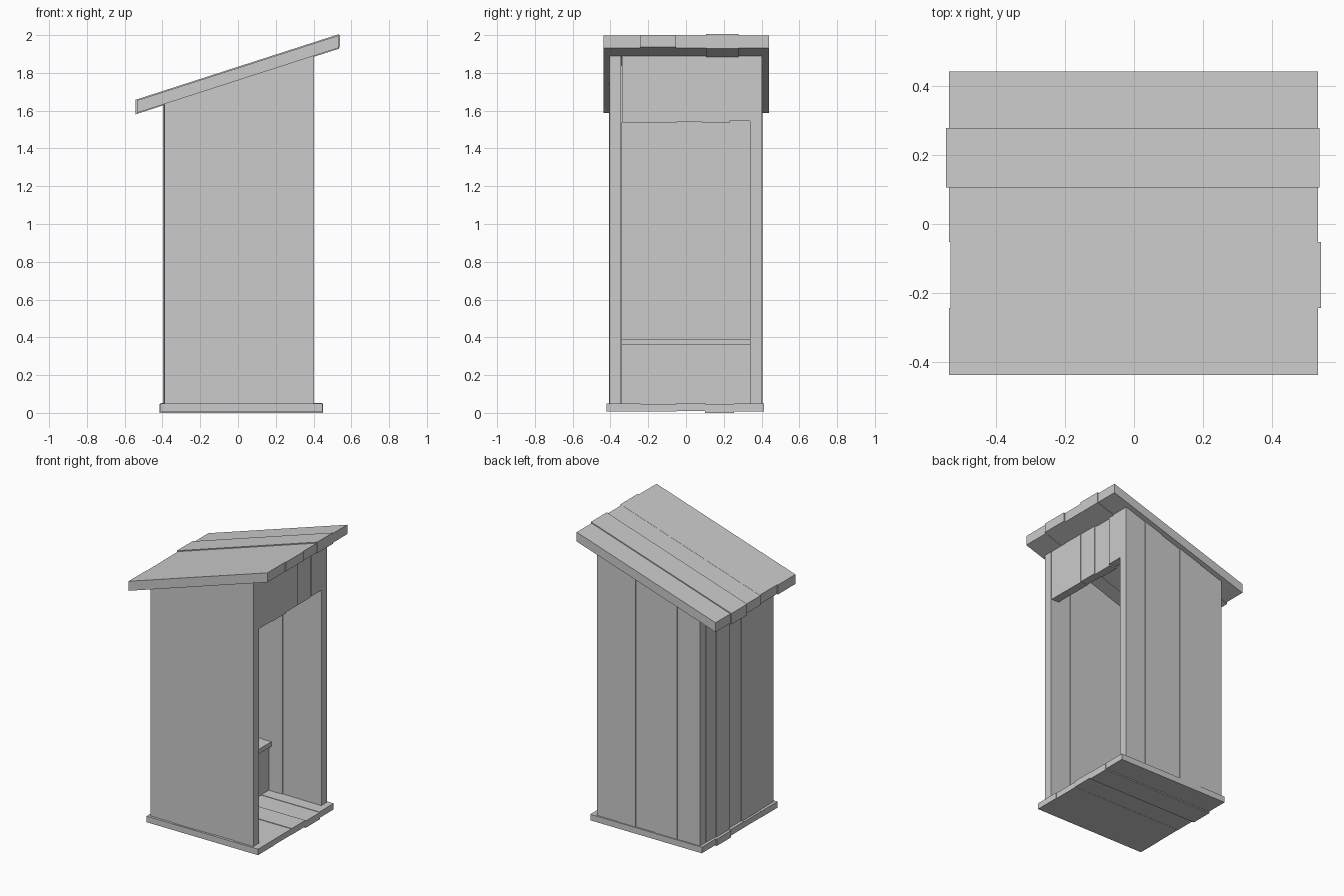
import bpy, bmesh

if "Cube" in bpy.data.objects:
    bpy.data.objects.remove(bpy.data.objects["Cube"])

def under(x):
    """Height of the sloping roof underside at x."""
    return 1.588 + 0.3225 * (x + 0.535)

def prism(bm, x0, x1, y0, y1, bottom, top):
    """Six-sided board whose bottom and top heights may vary along x."""
    v = [bm.verts.new((x, y, f(x))) for f in (bottom, top)
         for x, y in ((x0, y0), (x1, y0), (x1, y1), (x0, y1))]
    for f in ((3, 2, 1, 0), (4, 5, 6, 7), (0, 1, 5, 4),
              (1, 2, 6, 5), (2, 3, 7, 6), (3, 0, 4, 7)):
        bm.faces.new([v[i] for i in f])

def finish(name, bm):
    me = bpy.data.meshes.new(name)
    bm.to_mesh(me)
    bm.free()
    ob = bpy.data.objects.new(name, me)
    bpy.context.collection.objects.link(ob)

def level(z):
    return lambda x: z

Y_ROOF = (-0.437, -0.243, -0.052, 0.105, 0.277, 0.44)
Y_FLOOR = (-0.42, -0.24, -0.05, 0.1, 0.255, 0.412)
Y_PANEL = (-0.34, -0.2, -0.05, 0.085, 0.23, 0.34)
X_SIDE = (-0.39, -0.215, -0.045, 0.105, 0.245, 0.402)

# Roof: five boards running down the slope
bm = bmesh.new()
ends = ((-0.535, 0.532), (-0.53, 0.54), (-0.535, 0.532), (-0.543, 0.536), (-0.535, 0.532))
lift = ((0, 0.066), (0.002, 0.066), (0, 0.065), (-0.005, 0.072), (0, 0.065))
for i in range(5):
    lo, hi = lift[i]
    prism(bm, *ends[i], Y_ROOF[i], Y_ROOF[i + 1],
          lambda x: under(x) + lo, lambda x: under(x) + hi)
finish("roof", bm)

# Floor: boards running front to back
bm = bmesh.new()
fl = ((0.008, 0.05, -0.41, 0.448), (0.008, 0.048, -0.408, 0.445), (0.009, 0.052, -0.41, 0.448),
      (0.0, 0.047, -0.415, 0.45), (0.008, 0.05, -0.41, 0.447))
for i, (lo, hi, a, b) in enumerate(fl):
    prism(bm, a, b, Y_FLOOR[i], Y_FLOOR[i + 1], level(lo), level(hi))
finish("floor", bm)

# Side walls: upright boards cut to the roof slope
for name, sign, offsets in (("left_wall", -1, (0, 0.005, 0.002, -0.001, 0.003)),
                            ("right_wall", 1, (0, 0.003, -0.003, 0.002, -0.001))):
    bm = bmesh.new()
    for i, o in enumerate(offsets):
        ya, yb = sorted((sign * (0.341 + o), sign * (0.403 + o)))
        prism(bm, X_SIDE[i], X_SIDE[i + 1], ya, yb, level(0.047), under)
    finish(name, bm)

# Back wall and the short panel above the doorway
for name, x0, x1, z, offsets in (
        ("back_wall", -0.391, -0.335, (0.047,) * 5, (0, -0.002, 0.002, -0.005, 0.001)),
        ("door_header", 0.343, 0.401, (1.538, 1.535, 1.54, 1.536, 1.545),
         (0, 0.002, 0, -0.005, 0.001))):
    bm = bmesh.new()
    for i, o in enumerate(offsets):
        prism(bm, x0 + o, x1 + o, Y_PANEL[i], Y_PANEL[i + 1], level(z[i]), under)
    finish(name, bm)

# Bench seat and its front board
bm = bmesh.new()
prism(bm, -0.335, 0.02, -0.341, 0.341, level(0.36), level(0.392))
finish("seat", bm)
bm = bmesh.new()
prism(bm, -0.03, 0.0, -0.341, 0.341, level(0.048), level(0.36))
finish("seat_front", bm)
